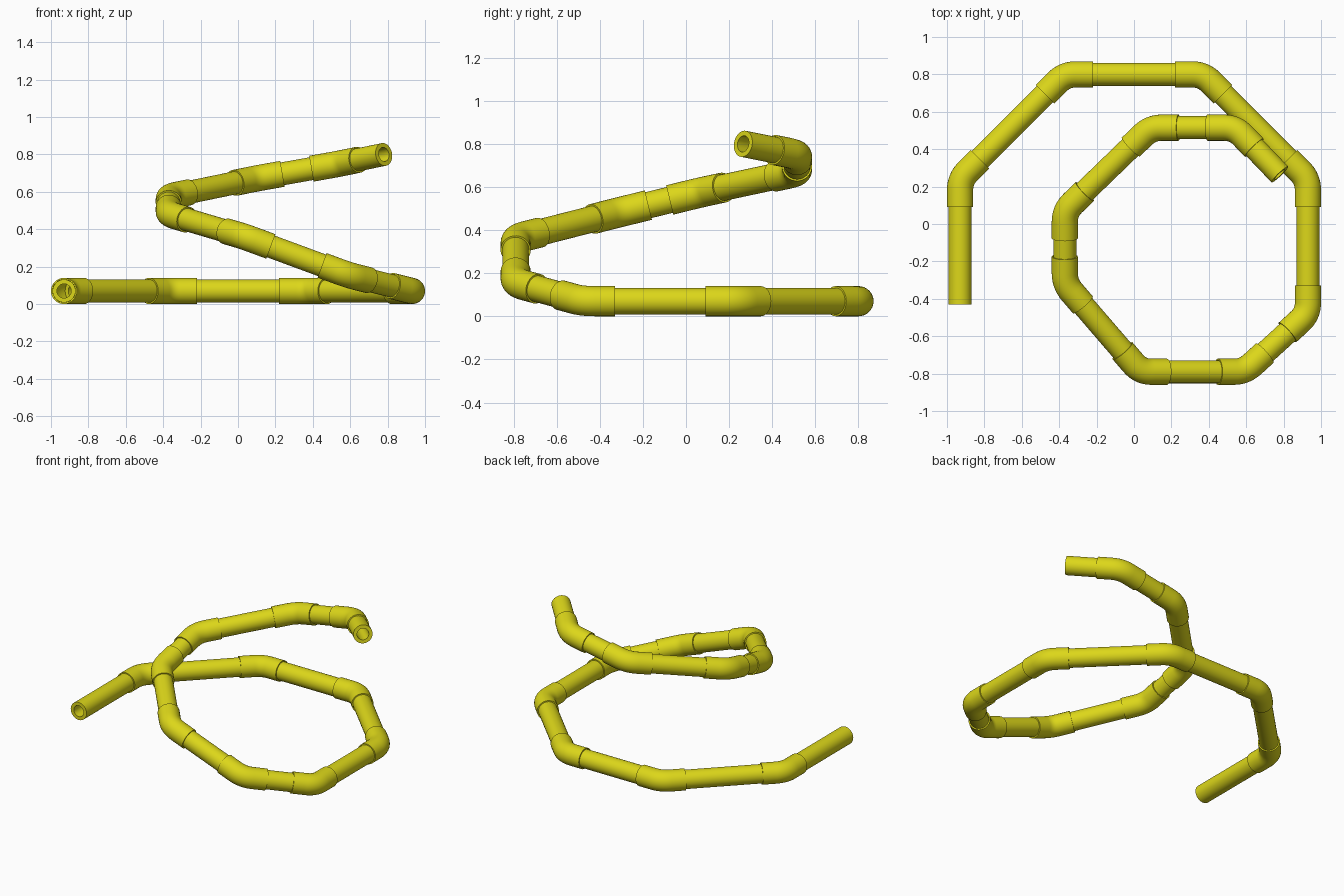
import bpy, bmesh, math
from mathutils import Vector

if "Cube" in bpy.data.objects:
    bpy.data.objects.remove(bpy.data.objects["Cube"])

PIPE_R, BORE_R = 0.0615, 0.038
ELBOW_R, SOCKET_R = 0.07, 0.0622
ARM, BEND, INSERT = 0.15, 0.06, 0.07   # distances from each corner
SIDES = 32

# centre line: start, elbow corners, end
corners = [Vector(p) for p in [
    (-0.93, -0.43, 0.07), (-0.93, 0.24, 0.07), (-0.37, 0.80, 0.07),
    (0.37, 0.80, 0.07), (0.93, 0.24, 0.07), (0.93, -0.48, 0.07),
    (0.59, -0.79, 0.155), (0.035, -0.79, 0.36), (-0.37, -0.32, 0.48),
    (-0.37, 0.07, 0.575), (0.09, 0.515, 0.67), (0.54, 0.515, 0.75),
    (0.78, 0.265, 0.80)]]

mat = bpy.data.materials.new("yellow_plastic")
mat.diffuse_color = (0.72, 0.68, 0.01, 1)
mat.use_nodes = True
mat.node_tree.nodes["Principled BSDF"].inputs["Base Color"].default_value = mat.diffuse_color


def tube(name, path, outer, inner, normal):
    """Hollow tube along a planar path; normal is the plane's normal."""
    bm = bmesh.new()
    rings = []
    for i, p in enumerate(path):
        a, b = path[max(i - 1, 0)], path[min(i + 1, len(path) - 1)]
        side = (b - a).normalized().cross(normal)
        rings.append([[bm.verts.new(p + r * (math.cos(t) * side + math.sin(t) * normal))
                       for t in (2 * math.pi * k / SIDES for k in range(SIDES))]
                      for r in (outer, inner)])
    for k in range(SIDES):
        m = (k + 1) % SIDES
        for r0, r1 in zip(rings, rings[1:]):
            for w in (0, 1):
                bm.faces.new((r0[w][k], r0[w][m], r1[w][m], r1[w][k]))
        for o, n in (rings[0], rings[-1]):
            bm.faces.new((o[k], o[m], n[m], n[k]))
    bmesh.ops.recalc_face_normals(bm, faces=bm.faces)
    me = bpy.data.meshes.new(name)
    bm.to_mesh(me)
    bm.free()
    me.materials.append(mat)
    ob = bpy.data.objects.new(name, me)
    bpy.context.collection.objects.link(ob)
    bpy.ops.object.select_all(action='DESELECT')
    ob.select_set(True)
    bpy.context.view_layer.objects.active = ob
    bpy.ops.object.shade_smooth_by_angle(angle=math.radians(35))


# straight pipes, pushed into the elbow sockets
last = len(corners) - 2
for i, (a, b) in enumerate(zip(corners, corners[1:])):
    d = (b - a).normalized()
    start = a if i == 0 else a + d * INSERT
    end = b if i == last else b - d * INSERT
    normal = d.cross(Vector((0, 0, 1))).normalized()
    tube(f"pipe_{i + 1}", [start, end], PIPE_R, BORE_R, normal)

# elbows with a rounded bend
for i in range(1, len(corners) - 1):
    c = corners[i]
    u = (corners[i - 1] - c).normalized()
    v = (corners[i + 1] - c).normalized()
    path = [c + u * ARM]
    for k in range(9):
        t = k / 8
        path.append(c + u * BEND * (1 - t) ** 2 + v * BEND * t ** 2)
    path.append(c + v * ARM)
    tube(f"elbow_{i}", path, ELBOW_R, SOCKET_R, u.cross(v).normalized())
